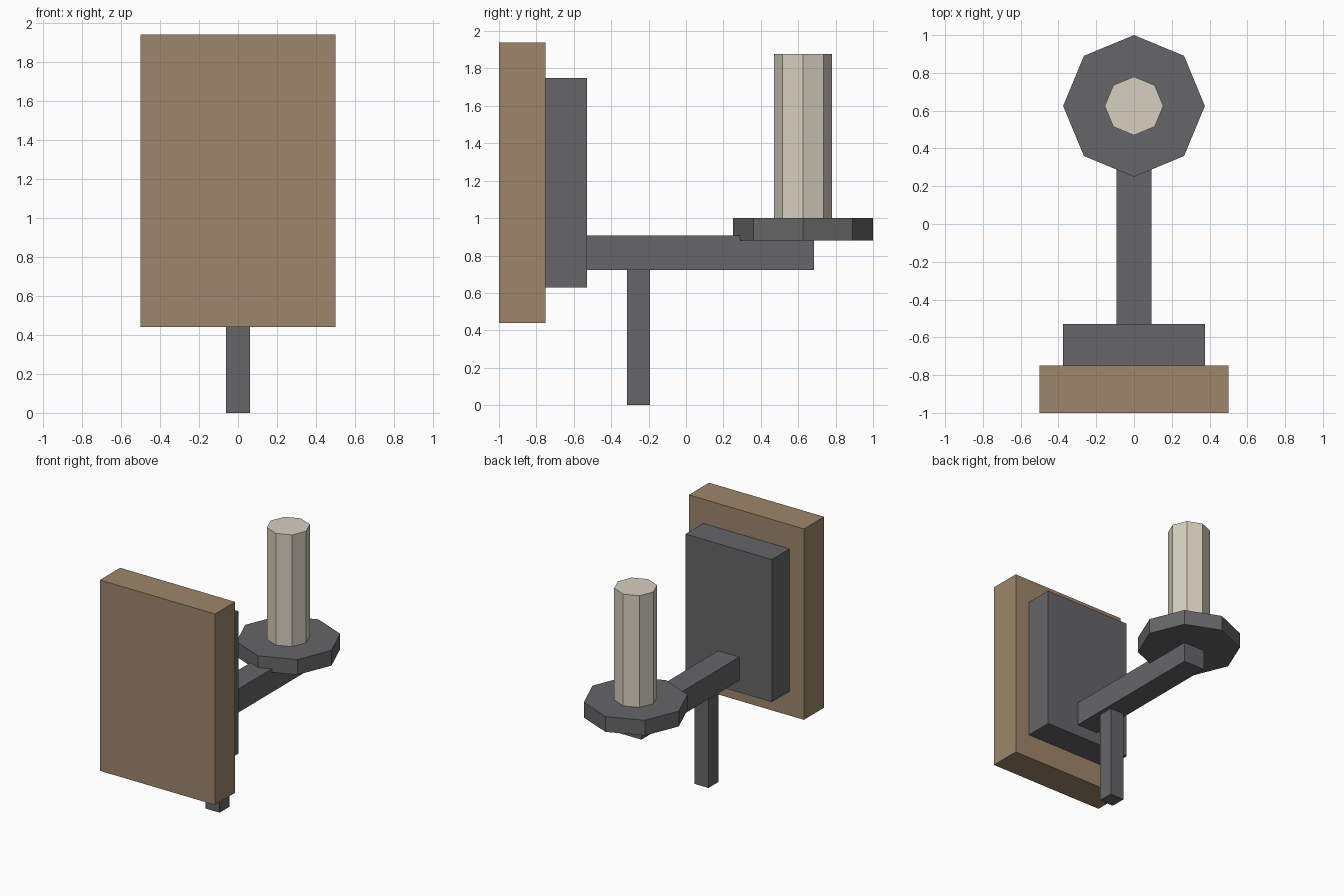
import bpy, bmesh
from math import pi
from mathutils import Matrix

if "Cube" in bpy.data.objects:
    bpy.data.objects.remove(bpy.data.objects["Cube"])


def material(name, color):
    mat = bpy.data.materials.new(name)
    mat.diffuse_color = (*color, 1)
    mat.use_nodes = True
    mat.node_tree.nodes["Principled BSDF"].inputs["Base Color"].default_value = mat.diffuse_color
    return mat


def add_object(name, bm, mat=None):
    mesh = bpy.data.meshes.new(name)
    bm.to_mesh(mesh)
    bm.free()
    obj = bpy.data.objects.new(name, mesh)
    bpy.context.collection.objects.link(obj)
    if mat:
        mesh.materials.append(mat)
    return obj


def box(name, half_x, y0, y1, z0, z1, mat=None):
    bm = bmesh.new()
    place = (Matrix.Translation((0, (y0 + y1) / 2, (z0 + z1) / 2))
             @ Matrix.Diagonal((2 * half_x, y1 - y0, z1 - z0, 1)))
    bmesh.ops.create_cube(bm, size=1, matrix=place)
    return add_object(name, bm, mat)


def octagon(name, radius, y, z0, z1, mat=None):
    bm = bmesh.new()
    bmesh.ops.create_cone(bm, cap_ends=True, segments=8, radius1=radius,
                          radius2=radius, depth=z1 - z0,
                          matrix=Matrix.Translation((0, y, (z0 + z1) / 2))
                          @ Matrix.Rotation(pi / 2, 4, 'Z'))
    return add_object(name, bm, mat)


wood = material("wood", (0.34, 0.24, 0.145))
wax = material("wax", (0.67, 0.63, 0.52))
iron = material("iron", (0.133, 0.133, 0.138))

# Wall mounting
box("wall_board", 0.5, -1.0, -0.75, 0.44, 1.94, wood)
box("back_plate", 0.375, -0.75, -0.53, 0.63, 1.75, iron)

# Bracket
box("arm", 0.092, -0.53, 0.685, 0.723, 0.908, iron)
box("lower_post", 0.061, -0.315, -0.192, 0.0, 0.723, iron)

# Candle on its dish
octagon("drip_dish", 0.375, 0.625, 0.88, 1.0, iron)
octagon("candle", 0.155, 0.625, 1.0, 1.878, wax)
